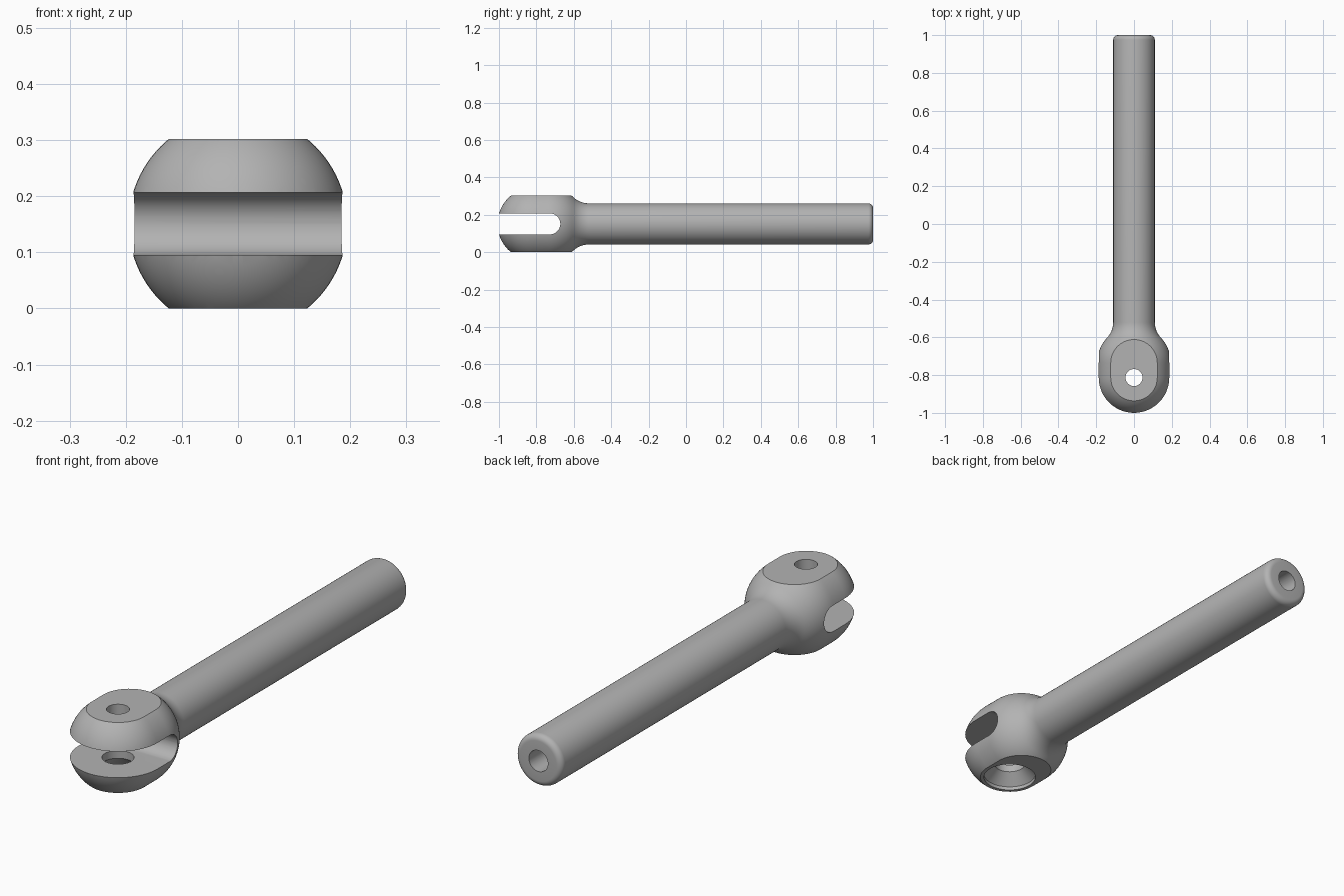
import bpy, bmesh
from math import pi, sin, cos, atan2, radians
from mathutils import Matrix, Vector

cube = bpy.data.objects.get("Cube")
if cube:
    bpy.data.objects.remove(cube, do_unlink=True)

AXIS_Z = 0.151        # height of the rod axis
PIN_Y = -0.813        # centre of the front head sphere and pin hole
BACK_Y = -0.735       # centre of the back head sphere
HEAD_R, ROD_R, HOLE_R, SLOT_R = 0.195, 0.11, 0.045, 0.056

steel = bpy.data.materials.new("satin_grey_steel")
steel.use_nodes = True
steel.diffuse_color = (0.45, 0.45, 0.45, 1)
steel.node_tree.nodes["Principled BSDF"].inputs["Base Color"].default_value = (0.45, 0.45, 0.45, 1)


def arc(cx, cy, r, a0, a1, n):
    return [(cx + r * cos(a0 + (a1 - a0) * i / n), cy + r * sin(a0 + (a1 - a0) * i / n))
            for i in range(n + 1)]


def add_object(name, bm):
    bmesh.ops.recalc_face_normals(bm, faces=bm.faces[:])
    mesh = bpy.data.meshes.new(name)
    bm.to_mesh(mesh)
    bm.free()
    mesh.materials.append(steel)
    obj = bpy.data.objects.new(name, mesh)
    bpy.context.collection.objects.link(obj)
    return obj


def lathe(name, profile, matrix, steps=64):
    """Revolve (height, radius) points around local z."""
    bm = bmesh.new()
    verts = [bm.verts.new((r, 0, h)) for h, r in profile]
    edges = [bm.edges.new(pair) for pair in zip(verts, verts[1:])]
    bmesh.ops.spin(bm, geom=verts + edges, cent=(0, 0, 0), axis=(0, 0, 1),
                   angle=2 * pi, steps=steps)
    bmesh.ops.remove_doubles(bm, verts=bm.verts[:], dist=1e-5)
    bm.transform(matrix)
    return add_object(name, bm)


def boolean(target, cutter, operation):
    mod = target.modifiers.new(cutter.name, 'BOOLEAN')
    mod.object, mod.operation, mod.solver = cutter, operation, 'EXACT'
    bpy.context.view_layer.objects.active = target
    bpy.ops.object.modifier_apply(modifier=mod.name)
    bpy.data.objects.remove(cutter, do_unlink=True)


# Along the rod: local z becomes +y
along_y = Matrix.Translation((0, 0, AXIS_Z)) @ Matrix.Rotation(-pi / 2, 4, 'X')

# Turned body: round nose, straight head, rounded shoulder, neck fillet, rod
neck_y, neck_r = -0.52, 0.119
shoulder = atan2(ROD_R + neck_r, neck_y - BACK_Y)
profile = arc(PIN_Y, 0, HEAD_R, pi, pi / 2, 16)
profile += arc(BACK_Y, 0, HEAD_R, pi / 2, shoulder, 10)
profile += arc(neck_y, ROD_R + neck_r, neck_r, shoulder + pi, 1.5 * pi, 10)[1:]
profile += arc(0.975, ROD_R - 0.025, 0.025, pi / 2, 0, 6)
profile = [(h, max(r, 0)) for h, r in profile] + [(1.0, 0)]
body = lathe("clevis_rod", profile, along_y, 96)

# Flat top and bottom of the head
bm = bmesh.new()
bmesh.ops.create_cube(bm, size=1, matrix=Matrix.Translation((0, 0, AXIS_Z))
                      @ Matrix.Diagonal((1, 3, 2 * AXIS_Z, 1)))
boolean(body, add_object("flats_box", bm), 'INTERSECT')

# Fork slot with a rounded inner end
outline = [(-1.2, -SLOT_R)] + arc(-0.728, 0, SLOT_R, -pi / 2, pi / 2, 24) + [(-1.2, SLOT_R)]
bm = bmesh.new()
face = bm.faces.new([bm.verts.new((-0.4, y, AXIS_Z + z)) for y, z in outline])
extruded = bmesh.ops.extrude_face_region(bm, geom=[face])["geom"]
bmesh.ops.translate(bm, vec=Vector((0.8, 0, 0)),
                    verts=[v for v in extruded if isinstance(v, bmesh.types.BMVert)])
boolean(body, add_object("fork_slot", bm), 'DIFFERENCE')

# Pin hole: narrow through the upper leg, countersunk through the lower leg
at_pin = Matrix.Translation((0, PIN_Y, 0))
boolean(body, lathe("upper_pin_hole", [(0.15, 0), (0.15, HOLE_R), (0.4, HOLE_R), (0.4, 0)],
                    at_pin), 'DIFFERENCE')
boolean(body, lathe("lower_pin_hole", [(-0.1, 0), (-0.1, 0.108), (0.015, 0.108),
                                       (0.062, 0.0625), (0.15, 0.0625), (0.15, 0)],
                    at_pin), 'DIFFERENCE')

# Blind bore in the rod end
boolean(body, lathe("end_bore", [(0.7, 0), (0.73, HOLE_R), (1.1, HOLE_R), (1.1, 0)],
                    along_y), 'DIFFERENCE')

bpy.ops.object.select_all(action='DESELECT')
body.select_set(True)
bpy.context.view_layer.objects.active = body
bpy.ops.object.shade_smooth_by_angle(angle=radians(30))
